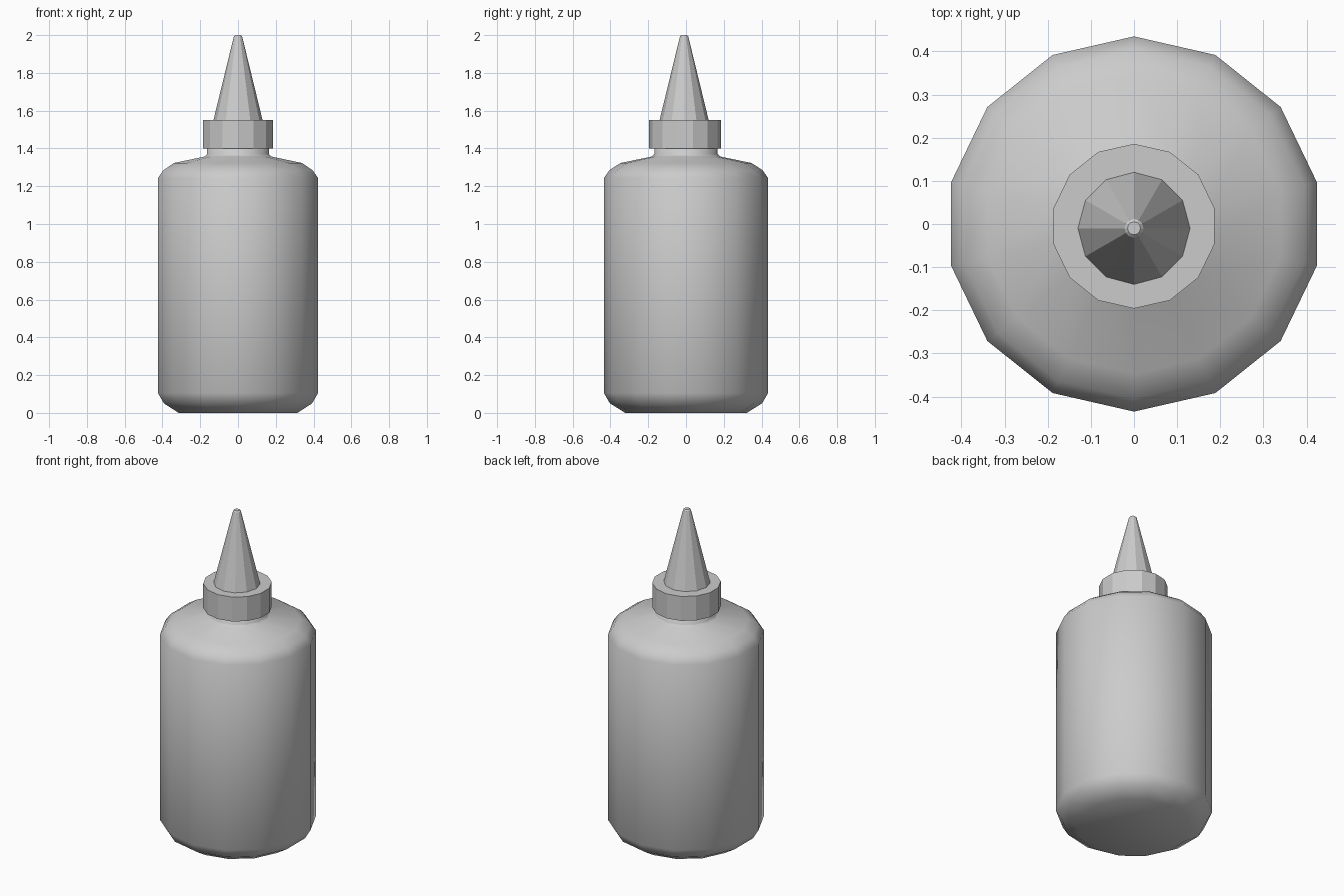
import bpy, bmesh
from math import sin, cos, tau

if "Cube" in bpy.data.objects:
    bpy.data.objects.remove(bpy.data.objects["Cube"])


def lathe(name, profile, sides, y=0.0, smooth=False):
    """Closed solid from (radius, z) rings, first vertex facing +y."""
    bm = bmesh.new()
    rings = [[bm.verts.new((r * sin(tau * i / sides), y + r * cos(tau * i / sides), z))
              for i in range(sides)] for r, z in profile]
    for a, b in zip(rings, rings[1:]):
        for i in range(sides):
            j = (i + 1) % sides
            bm.faces.new((a[i], a[j], b[j], b[i]))
    bm.faces.new(rings[0])
    bm.faces.new(rings[-1])
    bmesh.ops.recalc_face_normals(bm, faces=bm.faces)
    for f in bm.faces:
        f.smooth = smooth
    mesh = bpy.data.meshes.new(name)
    bm.to_mesh(mesh)
    bm.free()
    obj = bpy.data.objects.new(name, mesh)
    bpy.context.collection.objects.link(obj)
    return obj


# Rounded bottle with shoulder and short neck
lathe("bottle_body",
      [(0.322, 0), (0.402, 0.05), (0.435, 0.105), (0.435, 1.243), (0.405, 1.285),
       (0.347, 1.323), (0.182, 1.357), (0.168, 1.37), (0.168, 1.42)],
      14, smooth=True)

# Faceted screw collar
lathe("collar", [(0.191, 1.4), (0.191, 1.55)], 14, y=-0.005)

# Tapered nozzle with a slightly domed tip
lathe("nozzle", [(0.13, 1.54), (0.13, 1.55), (0.022, 1.993), (0.015, 2.0)], 12, y=-0.01)
